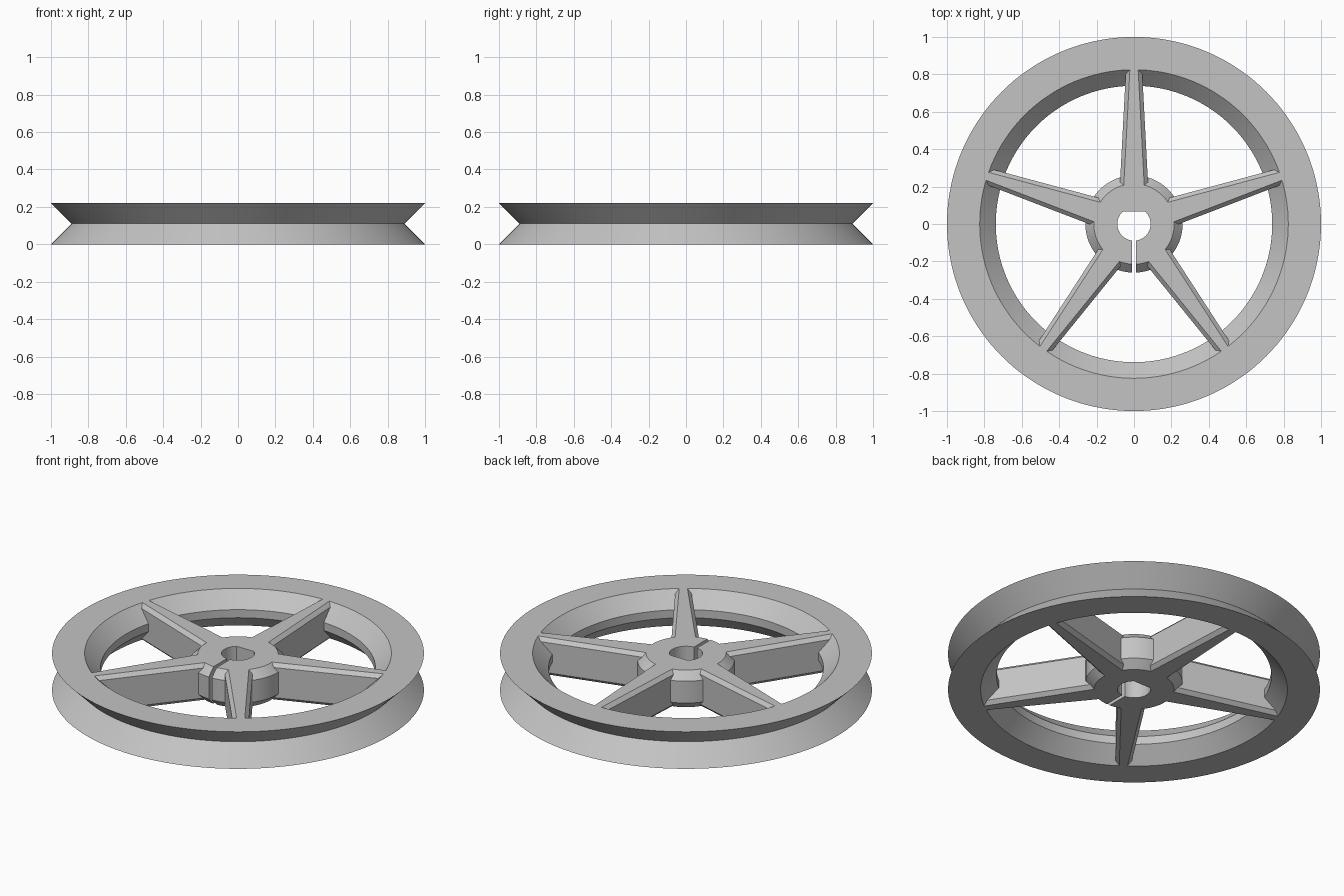
import bpy, bmesh, math

H = 0.22            # overall thickness
RIM_STEPS = 144
HUB_STEPS = 96
SPOKES = 5

cube = bpy.data.objects.get("Cube")
if cube:
    bpy.data.objects.remove(cube, do_unlink=True)

grey = bpy.data.materials.new("plain grey")
grey.use_nodes = True
colour = (0.55, 0.55, 0.55, 1)
grey.diffuse_color = colour
grey.node_tree.nodes["Principled BSDF"].inputs["Base Color"].default_value = colour


def loft(name, sections, closed):
    """Skin a list of matching closed cross-sections, capping the ends if open."""
    bm = bmesh.new()
    rings = [[bm.verts.new(p) for p in s] for s in sections]
    n = len(rings[0])
    pairs = list(zip(rings, rings[1:]))
    if closed:
        pairs.append((rings[-1], rings[0]))
    for a, b in pairs:
        for i in range(n):
            j = (i + 1) % n
            bm.faces.new((a[i], a[j], b[j], b[i]))
    if not closed:
        bm.faces.new(rings[0])
        bm.faces.new(rings[-1])
    bmesh.ops.recalc_face_normals(bm, faces=bm.faces)
    mesh = bpy.data.meshes.new(name)
    bm.to_mesh(mesh)
    bm.free()
    mesh.materials.append(grey)
    obj = bpy.data.objects.new(name, mesh)
    bpy.context.collection.objects.link(obj)
    bpy.ops.object.select_all(action="DESELECT")
    obj.select_set(True)
    bpy.context.view_layer.objects.active = obj
    bpy.ops.object.shade_smooth_by_angle(angle=math.radians(25))
    return obj


# Rim: V groove outside, chamfered ridge inside
c = 0.086
rim_profile = [(1, 0), (0.89, H / 2), (1, H), (0.825, H),
               (0.825 - c, H - c), (0.825 - c, c), (0.825, 0)]
rim = []
for k in range(RIM_STEPS):
    a = math.tau * k / RIM_STEPS
    rim.append([(r * math.cos(a), r * math.sin(a), z) for r, z in rim_profile])
loft("grooved_rim", rim, True)

# Hub: chamfered collar with a D-shaped bore, split by a slit at the front
BORE, FLAT, SLIT = 0.089, 0.068, 0.01
c = 0.045
hub_profile = [(BORE, 0), (0.215, 0), (0.26, c),
               (0.26, H - c), (0.215, H), (BORE, H)]
hub = []
for k in range(HUB_STEPS + 1):
    section = []
    for r, z in hub_profile:
        gap = math.asin(SLIT / r)
        a = -math.pi / 2 + gap + (math.tau - 2 * gap) * k / HUB_STEPS
        y = r * math.sin(a)
        section.append((r * math.cos(a), min(y, FLAT) if r == BORE else y, z))
    hub.append(section)
loft("split_hub", hub, False)

# Spokes: tapered bars with chamfered long edges
for s in range(SPOKES):
    a = math.pi / 2 + math.tau * s / SPOKES
    ca, sa = math.cos(a), math.sin(a)
    bar = []
    for r, flat in ((0.2, 0.055), (0.827, 0.022)):
        e = 0.021
        w = flat + e
        outline = [(-flat, 0), (flat, 0), (w, e), (w, H - e),
                   (flat, H), (-flat, H), (-w, H - e), (-w, e)]
        bar.append([(r * ca - t * sa, r * sa + t * ca, z) for t, z in outline])
    loft(f"spoke_{s + 1}", bar, False)
